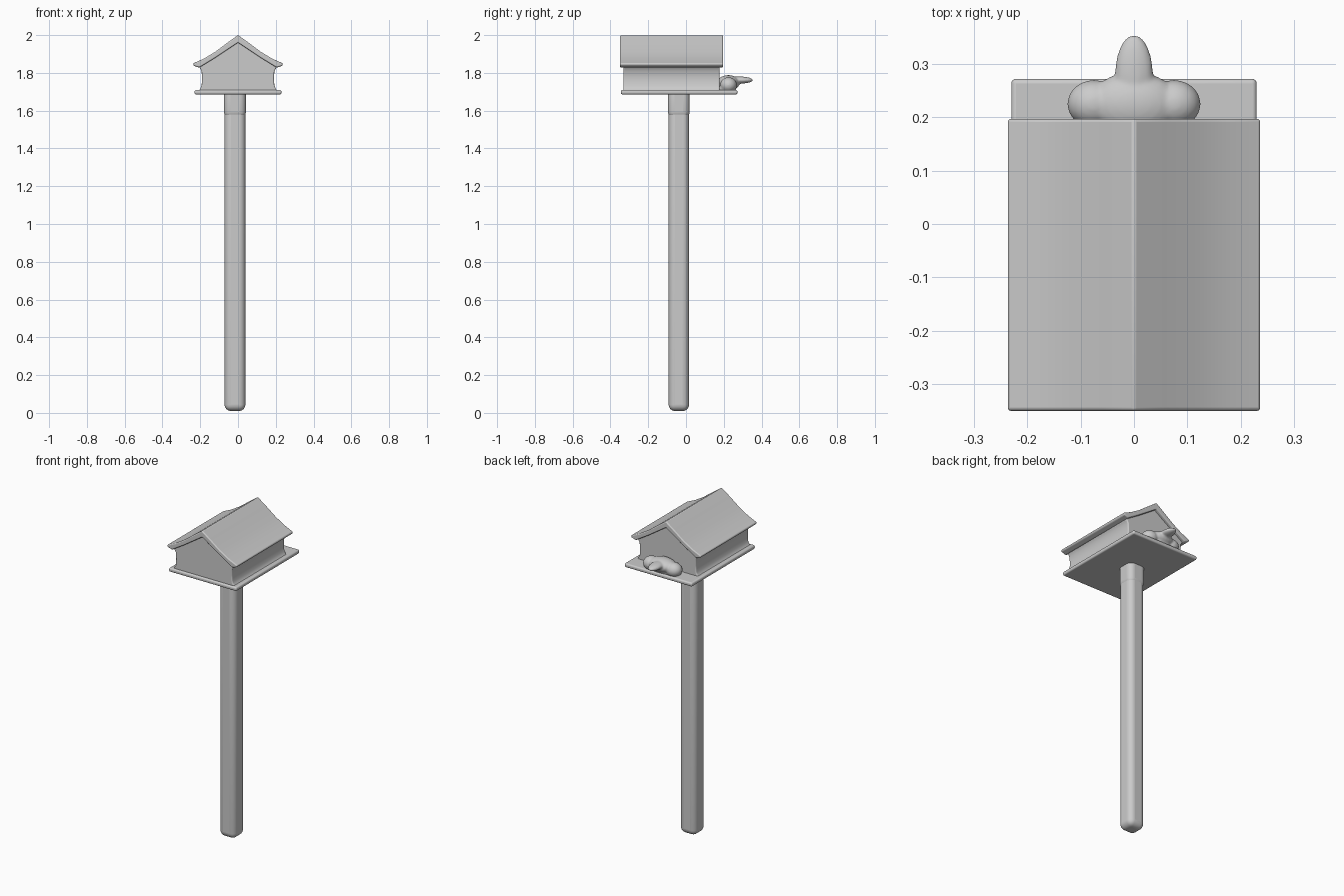
import bpy, bmesh
from mathutils import Matrix

cube = bpy.data.objects.get("Cube")
if cube:
    bpy.data.objects.remove(cube, do_unlink=True)

grey = bpy.data.materials.new("plain grey")
grey.use_nodes = True
COLOUR = (0.6, 0.6, 0.6, 1)
grey.diffuse_color = COLOUR
grey.node_tree.nodes["Principled BSDF"].inputs["Base Color"].default_value = COLOUR


def finish(name, bm, bevel=0, segments=3, angle=40):
    """Turn a bmesh into a smooth, optionally rounded object."""
    bmesh.ops.recalc_face_normals(bm, faces=bm.faces)
    mesh = bpy.data.meshes.new(name)
    bm.to_mesh(mesh)
    bm.free()
    mesh.materials.append(grey)
    obj = bpy.data.objects.new(name, mesh)
    bpy.context.collection.objects.link(obj)
    if bevel:
        mod = obj.modifiers.new("Rounding", 'BEVEL')
        mod.width, mod.segments = bevel, segments
        mod.limit_method, mod.angle_limit = 'ANGLE', 0.6
    bpy.ops.object.select_all(action='DESELECT')
    obj.select_set(True)
    bpy.context.view_layer.objects.active = obj
    bpy.ops.object.shade_smooth_by_angle(angle=angle * 3.14159 / 180)
    return obj


def prism(name, half, y0, y1, bevel=0):
    """Extrude a symmetric x-z profile along y; half runs from axis to axis."""
    mirrored = [(-x, z) for x, z in reversed(half) if x > 0]
    bm = bmesh.new()
    face = bm.faces.new([bm.verts.new((x, y0, z)) for x, z in half + mirrored])
    out = bmesh.ops.extrude_face_region(bm, geom=[face])
    verts = [v for v in out["geom"] if isinstance(v, bmesh.types.BMVert)]
    bmesh.ops.translate(bm, vec=(0, y1 - y0, 0), verts=verts)
    return finish(name, bm, bevel)


def box(name, lo, hi, bevel, segments=4):
    bm = bmesh.new()
    bmesh.ops.create_cube(bm, size=1)
    for v in bm.verts:
        v.co = [a if c < 0 else b for c, a, b in zip(v.co, lo, hi)]
    return finish(name, bm, bevel, segments)


def blob(bm, centre, radii):
    bmesh.ops.create_uvsphere(bm, u_segments=24, v_segments=14, radius=1,
                              matrix=Matrix.Translation(centre) @ Matrix.Diagonal((*radii, 1)))


# Post with rounded corners and a slightly thicker collar under the floor
box("post", (-0.071, -0.092, 0.01), (0.039, 0.016, 1.69), 0.034, 6)
box("post_collar", (-0.074, -0.095, 1.56), (0.042, 0.019, 1.72), 0.034, 6)

# House walls, curving outwards into the floor and the eaves
prism("house_walls", [(0, 1.69), (0.225, 1.695), (0.205, 1.708), (0.193, 1.73),
                      (0.19, 1.77), (0.193, 1.81), (0.205, 1.83), (0.12, 1.89),
                      (0, 1.97)], -0.332, 0.178, 0.006)

# Thin, slightly sagging roof
prism("roof", [(0, 2.0), (0.06, 1.957), (0.12, 1.912), (0.18, 1.876), (0.238, 1.85),
               (0.235, 1.838), (0.205, 1.828), (0.12, 1.88), (0, 1.96)],
      -0.35, 0.197, 0.006)

# Floor board reaching out behind as a landing ledge
box("floor_board", (-0.23, -0.345, 1.686), (0.23, 0.272, 1.71), 0.009)

# Small perched bird: two lobes, a body and a rounded tail
bm = bmesh.new()
for side in (-1, 1):
    blob(bm, (side * 0.075, 0.225, 1.735), (0.05, 0.045, 0.042))
blob(bm, (0, 0.225, 1.748), (0.085, 0.06, 0.04))
blob(bm, (0, 0.28, 1.762), (0.036, 0.075, 0.019))
blob(bm, (0, 0.21, 1.715), (0.11, 0.055, 0.025))
bird = finish("perched_bird", bm)
remesh = bird.modifiers.new("Merge", 'REMESH')
remesh.mode, remesh.voxel_size, remesh.use_smooth_shade = 'VOXEL', 0.005, True
smooth = bird.modifiers.new("Soften", 'SMOOTH')
smooth.factor, smooth.iterations = 0.5, 4
